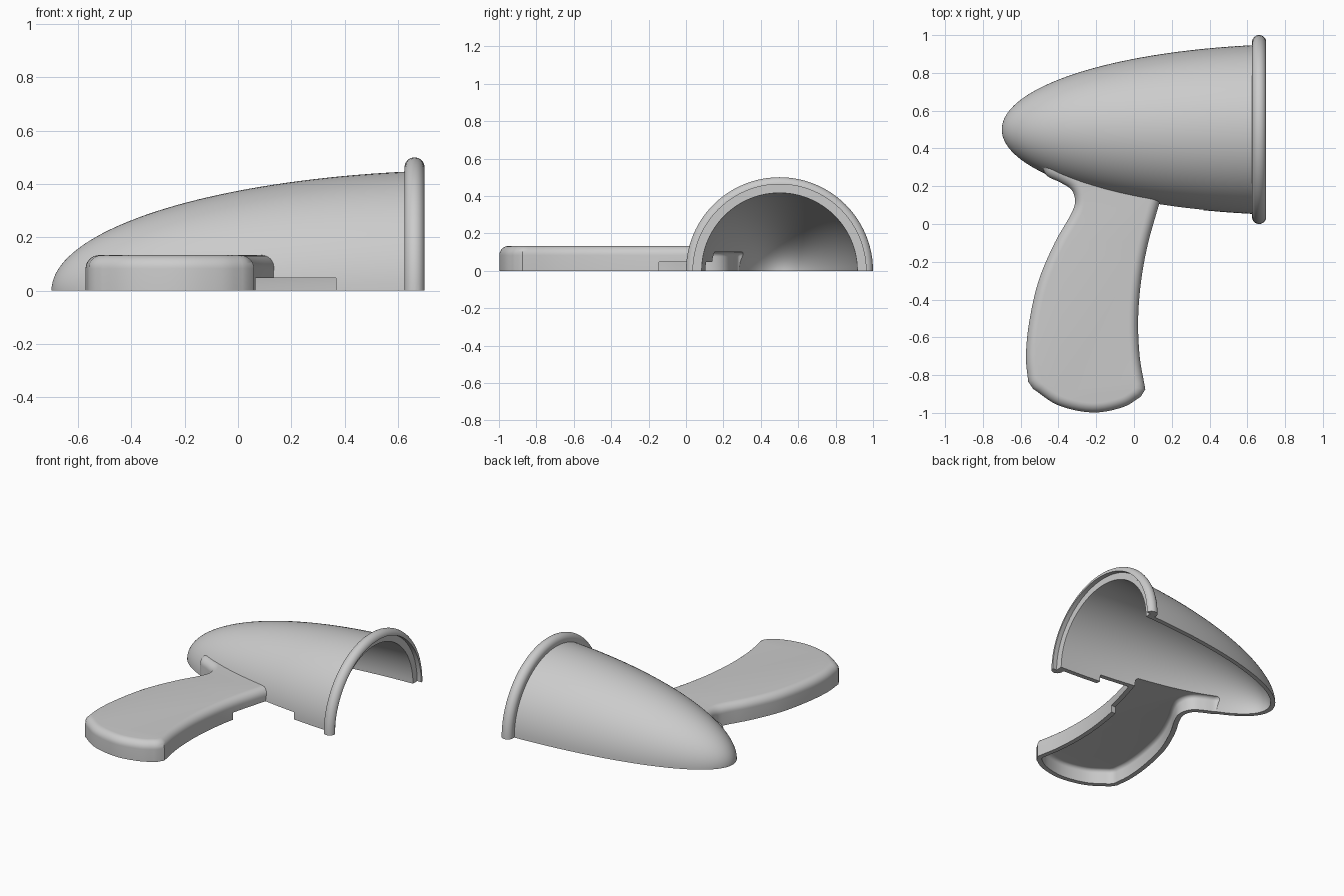
import bpy, bmesh, math
from mathutils import Vector

cube = bpy.data.objects.get("Cube")
if cube:
    bpy.data.objects.remove(cube, do_unlink=True)

grey = bpy.data.materials.new("light grey plastic")
grey.use_nodes = True
grey.diffuse_color = (0.6, 0.6, 0.6, 1)
grey.node_tree.nodes["Principled BSDF"].inputs["Base Color"].default_value = (0.6, 0.6, 0.6, 1)

AXIS_Y = 0.5


def make_object(name, bm):
    bmesh.ops.recalc_face_normals(bm, faces=bm.faces)
    mesh = bpy.data.meshes.new(name)
    bm.to_mesh(mesh)
    bm.free()
    mesh.materials.append(grey)
    obj = bpy.data.objects.new(name, mesh)
    bpy.context.collection.objects.link(obj)
    return obj


def revolve(name, profile, closed=False, steps=96):
    """Turn an (x, radius) profile around the barrel axis."""
    bm = bmesh.new()
    verts = [bm.verts.new((x, AXIS_Y + r, 0)) for x, r in profile]
    edges = [bm.edges.new(p) for p in zip(verts, verts[1:])]
    if closed:
        edges.append(bm.edges.new((verts[-1], verts[0])))
    bmesh.ops.spin(bm, geom=verts + edges, cent=(0, AXIS_Y, 0), axis=(1, 0, 0),
                   angle=math.tau, steps=steps, use_duplicate=False)
    bmesh.ops.remove_doubles(bm, verts=bm.verts, dist=1e-5)
    return make_object(name, bm)


def box(name, low, high):
    bm = bmesh.new()
    bmesh.ops.create_cube(bm, size=1)
    for v in bm.verts:
        v.co = [(a + b) / 2 + c * (b - a) for a, b, c in zip(low, high, v.co)]
    return make_object(name, bm)


def boolean(target, tool, operation):
    mod = target.modifiers.new(operation.lower(), 'BOOLEAN')
    mod.operation, mod.object, mod.solver = operation, tool, 'EXACT'
    bpy.context.view_layer.objects.active = target
    bpy.ops.object.modifier_apply(modifier=mod.name)


def smooth_path(points, steps=5):
    """Catmull-Rom curve through the points."""
    pts = [Vector(p) for p in points]
    pts = [2 * pts[0] - pts[1]] + pts + [2 * pts[-1] - pts[-2]]
    out = []
    for a, b, c, d in zip(pts, pts[1:], pts[2:], pts[3:]):
        for i in range(steps):
            t = i / steps
            out.append(0.5 * (2 * b + (c - a) * t + (2 * a - 5 * b + 4 * c - d) * t * t
                              + (3 * b - a - 3 * c + d) * t ** 3))
    return out + [pts[-2]]


def inset(outline, dist):
    """Move a counter-clockwise outline inwards with mitred corners."""
    out = []
    for i, p in enumerate(outline):
        e1 = (p - outline[i - 1]).normalized()
        e2 = (outline[(i + 1) % len(outline)] - p).normalized()
        n1, n2 = Vector((-e1.y, e1.x)), Vector((-e2.y, e2.x))
        out.append(p + (n1 + n2) * dist / (1 + n1.dot(n2)))
    return out


def rounded_slab(name, outline, height, radius, steps=8):
    """Extruded outline with a rounded upper edge."""
    levels = [(0, -0.1)]
    for i in range(steps + 1):
        a = math.pi / 2 * i / steps
        levels.append((radius * (1 - math.cos(a)), height - radius + radius * math.sin(a)))
    bm = bmesh.new()
    rings = [[bm.verts.new((p.x, p.y, z)) for p in inset(outline, d)] for d, z in levels]
    for low, high in zip(rings, rings[1:]):
        for i in range(len(low)):
            bm.faces.new((low[i - 1], low[i], high[i], high[i - 1]))
    bm.faces.new(rings[0][::-1])
    bm.faces.new(rings[-1])
    return make_object(name, bm)


def bullet(length, radius, tip, end, steps=40):
    """Elliptical profile from the tip to the open end, closed on the axis."""
    last = math.acos(1 - (end - tip) / length)
    pts = [(tip + length * (1 - math.cos(last * i / steps)),
            radius * math.sin(last * i / steps)) for i in range(steps + 1)]
    pts[0] = (tip, 0)
    return pts + [(end, 0)]


# Handle outline, counter-clockwise: back edge, butt, front edge, root in the barrel
back = smooth_path([(-0.49, 0.31), (-0.46, 0.255), (-0.39, 0.22), (-0.33, 0.18), (-0.312, 0.115),
                    (-0.34, 0.04), (-0.42, -0.1), (-0.505, -0.3), (-0.555, -0.52),
                    (-0.572, -0.7), (-0.56, -0.835)])
butt = smooth_path([(-0.535, -0.872), (-0.4, -0.96), (-0.22, -0.998), (-0.06, -0.97), (0.035, -0.915)])
front = smooth_path([(0.06, -0.875), (0.03, -0.7), (0.022, -0.5), (0.038, -0.3),
                     (0.075, -0.1), (0.14, 0.13), (0.18, 0.28)])
root = [Vector((0.18, 0.42)), Vector((-0.47, 0.42))]
outline = back + butt + front + root

# Outer barrel and handle, joined, then hollowed
shell = revolve("dryer_shell", bullet(1.6, 0.453, -0.70, 0.67))
handle = rounded_slab("handle", outline, 0.133, 0.05)
barrel_cavity = revolve("barrel_cavity", bullet(1.57, 0.421, -0.667, 0.75))
handle_cavity = rounded_slab("handle_cavity", inset(outline, 0.032), 0.1, 0.025)
boolean(shell, handle, 'UNION')
boolean(shell, barrel_cavity, 'DIFFERENCE')
boolean(shell, handle_cavity, 'DIFFERENCE')

# Rounded rim around the open end, with a stepped inner lip
arc = [(0.6625 - 0.0375 * math.cos(math.pi * i / 16),
        0.4625 + 0.0375 * math.sin(math.pi * i / 16)) for i in range(17)]
rim = revolve("nozzle_rim", [(0.625, 0.435)] + arc + [(0.669, 0.4625), (0.669, 0.435)], closed=True)

# Trigger notch, and the flat split plane
notch = box("trigger_notch", (0, -0.145, -0.2), (0.367, 0.25, 0.047))
split = box("split_cutter", (-2, -2, -2), (2, 2, 0))
boolean(shell, notch, 'DIFFERENCE')
boolean(shell, split, 'DIFFERENCE')
boolean(rim, split, 'DIFFERENCE')

for helper in (handle, barrel_cavity, handle_cavity, notch, split):
    bpy.data.objects.remove(helper, do_unlink=True)

# Smooth shading with sharp rims
for part in (shell, rim):
    bpy.ops.object.select_all(action='DESELECT')
    part.select_set(True)
    bpy.context.view_layer.objects.active = part
    bpy.ops.object.shade_smooth_by_angle(angle=math.radians(35))
